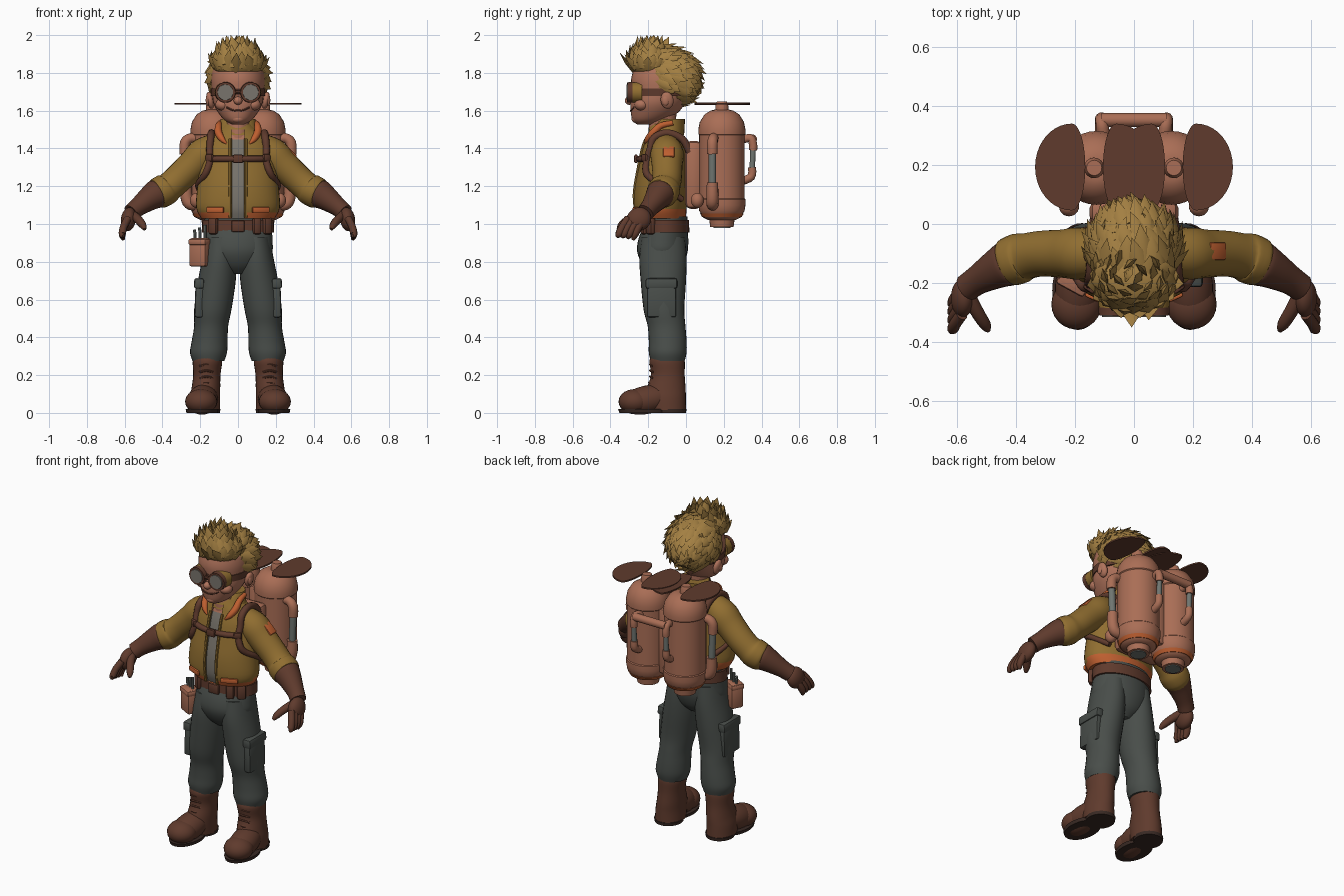
import bpy, bmesh, math, random
from mathutils import Vector, Matrix

if "Cube" in bpy.data.objects:
    bpy.data.objects.remove(bpy.data.objects["Cube"])

random.seed(4)

def mat(name, r, g, b):
    m = bpy.data.materials.new(name)
    m.diffuse_color = (r, g, b, 1)
    m.use_nodes = True
    m.node_tree.nodes["Principled BSDF"].inputs["Base Color"].default_value = m.diffuse_color
    return m

HAIR = mat("straw_hair", .37, .215, .055)
JACKET = mat("mustard_cloth", .28, .155, .03)
SKIN = mat("skin", .43, .17, .105)
COPPER = mat("copper", .40, .155, .092)
LEATHER = mat("brown_leather", .115, .043, .026)
TROUSER = mat("grey_green_cloth", .066, .075, .068)
SHIRT = mat("grey_shirt", .19, .175, .15)
ORANGE = mat("orange_trim", .52, .115, .03)
METAL = mat("grey_metal", .16, .18, .165)
DARK = mat("dark_sole", .04, .022, .017)

def finish(name, bm, mats, angle=40):
    bmesh.ops.recalc_face_normals(bm, faces=bm.faces[:])
    me = bpy.data.meshes.new(name)
    bm.to_mesh(me)
    bm.free()
    for m in (mats if isinstance(mats, list) else [mats]):
        me.materials.append(m)
    ob = bpy.data.objects.new(name, me)
    bpy.context.collection.objects.link(ob)
    me.shade_smooth()
    me.set_sharp_from_angle(angle=math.radians(angle))
    return ob

def refine(pts, k=4):
    """Catmull-Rom through tuples of any length."""
    out = []
    P = [Vector(p) for p in pts]
    for i in range(len(P) - 1):
        a, b, c, d = P[max(i - 1, 0)], P[i], P[i + 1], P[min(i + 2, len(P) - 1)]
        for j in range(k):
            t = j / k
            out.append(b + .5 * t * ((c - a) + t * ((2 * a - 5 * b + 4 * c - d) + t * (3 * (b - c) + d - a))))
    return out + [P[-1]]

def skin_rings(bm, rings):
    vs = [[bm.verts.new(p) for p in r] for r in rings]
    n = len(vs[0])
    for a, b in zip(vs, vs[1:]):
        for i in range(n):
            bm.faces.new((a[i], a[(i + 1) % n], b[(i + 1) % n], b[i]))
    bm.faces.new(vs[0])
    bm.faces.new(vs[-1])

def loft_bm(rows, n=28, k=4):
    """Stacked ellipses: rows of (z, cx, cy, rx, ry)."""
    bm = bmesh.new()
    skin_rings(bm, [[(cx + rx * math.cos(2 * math.pi * i / n), cy + ry * math.sin(2 * math.pi * i / n), z)
                     for i in range(n)] for z, cx, cy, rx, ry in refine(rows, k)])
    return bm

def loft(name, rows, m, n=28, k=4, s=1):
    return finish(name, loft_bm([(z, s * cx, cy, rx, ry) for z, cx, cy, rx, ry in rows], n, k), m)

def tube(name, pts, m, n=12, s=1, k=4):
    """Round sweep through (x, y, z, r)."""
    P = refine([(s * x, y, z, r) for x, y, z, r in pts], k)
    rings, u = [], None
    for i, p in enumerate(P):
        t = (P[min(i + 1, len(P) - 1)].xyz - P[max(i - 1, 0)].xyz).normalized()
        u = t.orthogonal() if u is None else u - t * u.dot(t)
        u.normalize()
        v = t.cross(u)
        rings.append([p.xyz + p.w * (u * math.cos(2 * math.pi * j / n) + v * math.sin(2 * math.pi * j / n))
                      for j in range(n)])
    bm = bmesh.new()
    skin_rings(bm, rings)
    return finish(name, bm, m)

def ball(name, c, r, m, rot=(0, 0, 0)):
    bm = bmesh.new()
    bmesh.ops.create_uvsphere(bm, u_segments=24, v_segments=14, radius=1)
    R = Matrix.Rotation(rot[2], 4, 'Z') @ Matrix.Rotation(rot[1], 4, 'Y') @ Matrix.Rotation(rot[0], 4, 'X')
    bm.transform(Matrix.Translation(c) @ R @ Matrix.Diagonal((*r, 1)))
    return finish(name, bm, m)

def box(name, c, size, m, rz=0, ry=0, bev=.012):
    bm = bmesh.new()
    bmesh.ops.create_cube(bm, size=1)
    bm.transform(Matrix.Diagonal((*size, 1)))
    bmesh.ops.bevel(bm, geom=bm.edges[:], offset=min(bev, min(size) * .4), segments=2, affect='EDGES', profile=.5)
    bm.transform(Matrix.Translation(c) @ Matrix.Rotation(rz, 4, 'Z') @ Matrix.Rotation(ry, 4, 'Y'))
    return finish(name, bm, m)

# jacket body: open front shows the recessed shirt, hem is orange
BODY = [(1.03, 0, -.13, .195, .13), (1.09, 0, -.137, .222, .14), (1.2, 0, -.133, .215, .14),
        (1.32, 0, -.12, .205, .128), (1.4, 0, -.113, .19, .118), (1.46, 0, -.11, .15, .1),
        (1.5, 0, -.11, .1, .09), (1.53, 0, -.11, .075, .075)]
bm = loft_bm(BODY, 40)
for co, no in (((-.035, 0, 0), (1, 0, 0)), ((.035, 0, 0), (1, 0, 0)), ((0, 0, 1.06), (0, 0, 1)), ((0, 0, 1.08), (0, 0, 1))):
    bmesh.ops.bisect_plane(bm, geom=bm.verts[:] + bm.edges[:] + bm.faces[:], plane_co=co, plane_no=no)
front = []
for f in bm.faces:
    c = f.calc_center_median()
    if abs(c.x) < .035 and c.y < -.12 and 1.031 < c.z < 1.5:
        f.material_index = 1 if c.z < 1.45 else 3
        front.append(f)
    elif c.z < (1.08 if c.y > -.16 else 1.06):
        f.material_index = 2
new = bmesh.ops.extrude_face_region(bm, geom=front)["geom"]
bmesh.ops.translate(bm, vec=(0, .015, 0), verts=[g for g in new if isinstance(g, bmesh.types.BMVert)])
bmesh.ops.delete(bm, geom=[f for f in front if f.is_valid], context='FACES')
finish("jacket", bm, [JACKET, SHIRT, ORANGE, SKIN])

def chest(x, z, off=.004):
    for a, b in zip(BODY, BODY[1:]):
        if a[0] <= z <= b[0]:
            t = (z - a[0]) / (b[0] - a[0])
            cy, rx, ry = (a[i] + t * (b[i] - a[i]) for i in (2, 3, 4))
            return cy - ry * math.sqrt(max(0, 1 - (x / rx) ** 2)) - off

# head, neck, face
loft("neck", [(1.44, 0, -.122, .068, .075), (1.52, 0, -.125, .062, .072), (1.6, 0, -.12, .065, .07)], SKIN)
loft("head", [(1.528, 0, -.21, .035, .05), (1.55, 0, -.193, .072, .09), (1.59, 0, -.167, .105, .125),
              (1.64, 0, -.15, .13, .145), (1.7, 0, -.135, .138, .152), (1.77, 0, -.125, .143, .165),
              (1.84, 0, -.12, .125, .145), (1.88, 0, -.12, .07, .09)], SKIN, 32)
ball("nose", (0, -.3, 1.653), (.023, .024, .022), SKIN)
ball("chin", (0, -.262, 1.556), (.035, .026, .022), SKIN)
tube("mouth", [(x, -.292 + 5 * x * x, 1.6 + 5 * x * x, .0055) for x in (-.06, -.03, 0, .03, .06)], LEATHER, 8)
for s in (1, -1):
    ball("cheek", (s * .08, -.235, 1.632), (.04, .038, .032), SKIN)
    ball("ear", (s * .147, -.1, 1.655), (.02, .034, .046), SKIN, (.15, s * .2, 0))
    ball("ear_inner", (s * .16, -.108, 1.655), (.011, .02, .028), SKIN)
    # goggles
    tube("goggle_cup", [(s * .07, -.23, 1.697, .054), (s * .066, -.29, 1.697, .053)], JACKET, 24, k=1)
    tube("goggle_rim", [(s * .066, -.285, 1.697, .055), (s * .067, -.311, 1.697, .053)], LEATHER, 24, k=1)
    tube("goggle_lens", [(s * .067, -.306, 1.697, .043), (s * .067, -.315, 1.697, .041)], SHIRT, 24, k=1)
tube("goggle_bridge", [(-.02, -.3, 1.70, .01), (.02, -.3, 1.70, .01)], LEATHER, 8)
loft("goggle_strap", [(1.678, 0, -.133, .143, .156), (1.718, 0, -.131, .146, .159)], LEATHER, 32, 1)

# hair: scalp masses covered in broad pointed tufts, rising to a crest in front
SCALP = ((0, -.09, 1.775), (.152, .157, .155)), ((0, -.185, 1.855), (.14, .115, .085)), ((0, -.13, 1.845), (.135, .15, .09))
for c, r in SCALP:
    ball("hair_mass", c, r, HAIR)
bm = bmesh.new()
for which, (c, r) in enumerate(SCALP):
    count = (230, 110, 100)[which]
    for i in range(count):
        h = 1 - 2 * (i + .5) / count
        a = i * 2.39996
        w = math.sqrt(1 - h * h)
        d = Vector((w * math.cos(a), w * math.sin(a), h))
        p = Vector((c[0] + d.x * r[0], c[1] + d.y * r[1], c[2] + d.z * r[2]))
        if which == 0 and (p.y < -.15 or p.z > 1.9 or (p.z < 1.71 and p.y < -.045)):
            continue
        if which == 1 and (h < -.3 or p.y > -.12):
            continue
        if which == 2 and (h < .1 or p.y < -.17):
            continue
        nrm = Vector((d.x / r[0], d.y / r[1], d.z / r[2])).normalized()
        flow = (Vector((-.1, .8, -.45)), Vector((-p.x * 2 - .1, .1, 1)), Vector((-.15, .8, .3)))[which]
        flow += Vector((random.uniform(-.3, .3), random.uniform(-.25, .25), random.uniform(-.2, .2)))
        tan = (flow - nrm * flow.dot(nrm)).normalized()
        axis = (tan + nrm * random.uniform(.12, .32)).normalized()
        if which == 1 and h > .5:
            axis = (flow + nrm * .3).normalized()
        L = random.uniform(.07, .105)
        if which == 1:
            L *= 1.1 - 3 * abs(p.x + .015)
        side = axis.cross(nrm)
        side = side.normalized() if side.length > .1 else axis.orthogonal().normalized()
        up = side.cross(axis)
        base = [p - axis * L * .35 + (side * .027 * x + up * .014 * y) for x, y in ((-1, -.4), (0, -1), (1, -.4), (0, .7))]
        mid = [q + axis * L * .65 for q in base]
        tip = p + axis * L * .9 - up * .004
        tip.z = min(tip.z, 2.0)
        va, vb, t = [bm.verts.new(q) for q in base], [bm.verts.new(q) for q in mid], bm.verts.new(tip)
        for j in range(4):
            k = (j + 1) % 4
            bm.faces.new((va[j], va[k], vb[k], vb[j]))
            bm.faces.new((vb[j], vb[k], t))
        bm.faces.new(va)
finish("hair_tufts", bm, HAIR, 70)

# trousers, belt
loft("hips", [(.735, 0, -.12, .05, .06), (.78, 0, -.122, .13, .105), (.85, 0, -.125, .18, .133),
              (.92, 0, -.12, .182, .132), (1.0, 0, -.107, .178, .115), (1.04, 0, -.107, .175, .115)], TROUSER)
loft("belt", [(.955, 0, -.108, .191, .126), (1.02, 0, -.108, .189, .124)], LEATHER, 40, 1)
box("belt_buckle", (0, -.236, .988), (.07, .02, .06), LEATHER)
for x, w in ((-.13, .05), (.1, .045), (.155, .05)):
    box("belt_pouch", (x, -.108 - .13 * math.sqrt(1 - (x / .195) ** 2), .99), (w, .035, .09), LEATHER, x * 4)
box("tool_pouch", (-.2, -.185, .85), (.1, .075, .15), COPPER, -.5)
box("tool_pouch_flap", (-.2, -.188, .905), (.108, .083, .035), COPPER, -.5)
for i in range(3):
    tube("tool", [(-.225 + .025 * i, -.17 - .012 * i, .9, .008), (-.23 + .027 * i, -.17 - .012 * i, .97 + .012 * i, .008)], METAL, 8)

for s in (1, -1):
    # legs and boots
    loft("trouser_leg", [(.93, .09, -.12, .08, .115), (.82, .098, -.122, .09, .125), (.7, .112, -.12, .1, .12),
                         (.55, .133, -.117, .099, .108), (.46, .142, -.103, .09, .1), (.38, .15, -.097, .095, .1),
                         (.32, .156, -.097, .098, .1), (.275, .157, -.097, .084, .09)], TROUSER, s=s)
    box("cargo_pocket", (s * .205, -.13, .605), (.045, .155, .2), TROUSER, ry=s * -.03)
    box("pocket_flap", (s * .206, -.13, .685), (.053, .168, .055), TROUSER, ry=s * -.03)
    loft("boot_shaft", [(.29, .162, -.1, .074, .09), (.265, .162, -.1, .078, .094), (.2, .165, -.096, .072, .089),
                        (.13, .17, -.105, .076, .103), (.08, .175, -.108, .08, .107), (.015, .176, -.1, .082, .1)], LEATHER, s=s)
    ball("boot_foot", (s * .187, -.205, .07), (.08, .15, .075), LEATHER, (.2, 0, s * .1))
    ball("boot_toe", (s * .195, -.272, .06), (.085, .085, .066), LEATHER)
    loft("boot_heel_sole", [(0, .176, -.085, .08, .085), (.02, .176, -.085, .083, .088)], DARK, k=1, s=s)
    loft("boot_sole", [(0, .19, -.225, .083, .128), (.02, .19, -.225, .087, .134)], DARK, k=1, s=s)
    for i in range(5):
        z = .12 + .032 * i
        y = -.187 - max(0, .16 - z) * .6
        tube("boot_lace", [(s * .168 - .035, y + .012, z, .006), (s * .168, y - .003, z + .008, .006),
                           (s * .168 + .035, y + .012, z, .006)], LEATHER, 6)

    # sleeves and gloves
    tube("sleeve", [(.11, -.105, 1.415, .07), (.18, -.1, 1.37, .088), (.24, -.1, 1.312, .082), (.31, -.1, 1.245, .078),
                    (.36, -.108, 1.2, .078), (.385, -.115, 1.182, .085), (.425, -.13, 1.16, .082),
                    (.432, -.133, 1.157, .066)], JACKET, 20, s)
    tube("glove_cuff", [(.415, -.13, 1.168, .066), (.43, -.135, 1.16, .077), (.47, -.155, 1.135, .066), (.53, -.19, 1.09, .05),
                        (.565, -.215, 1.06, .047)], LEATHER, 18, s)
    ball("glove_palm", (s * .58, -.25, 1.025), (.04, .067, .062), LEATHER, (.6, s * -.15, 0))
    for i in range(4):
        y = -.22 - .029 * i
        tube("glove_finger", [(.583, y, 1.03, .02), (.605, y - .03, .985, .02), (.613, y - .05, .945, .019),
                              (.606, y - .06, .917 + .007 * i, .009)], LEATHER, 10, s)
    tube("glove_thumb", [(.56, -.245, 1.05, .025), (.53, -.3, 1.025, .023), (.505, -.34, .995, .02), (.494, -.36, .972, .009)],
         LEATHER, 10, s)

    # harness straps, collar and trims
    tube("shoulder_strap", [(.13, .02, 1.38, .02), (.135, -.02, 1.45, .02), (.14, -.1, 1.482, .02), (.145, -.17, 1.455, .02)]
         + [(x, chest(x, z), z, .019) for x, z in ((.15, 1.4), (.15, 1.33), (.175, 1.26))]
         + [(.212, -.12, 1.2, .016), (.16, -.02, 1.13, .016)], LEATHER, 10, s)
    box("strap_clip", (s * .15, chest(.15, 1.35) - .014, 1.35), (.045, .025, .04), LEATHER, s * .6)
    tube("collar_flap", [(.095, -.07, 1.535, .014), (.103, -.135, 1.52, .017), (.104, -.172, 1.485, .02), (.085, -.203, 1.45, .016),
                         (.06, -.217, 1.425, .004)], ORANGE, 10, s)
    tube("jacket_edge", [(.04, chest(.04, z, .001), z, .009) for z in (1.035, 1.15, 1.28, 1.4, 1.45)], JACKET, 8, s)
    box("hem_tab", (s * .12, chest(.12, 1.08) - .002, 1.075), (.1, .016, .03), ORANGE, s * .42)

    # tank with orange underside ring, nozzle and outer pipe
    X = .127
    loft("tank", [(z, X, .19, r, r) for z, r in ((1.02, .07), (1.035, .1), (1.07, .12), (1.1, .125), (1.13, .125), (1.135, .12),
                  (1.47, .12), (1.475, .125), (1.5, .125), (1.54, .117), (1.58, .092), (1.6, .06), (1.605, .04))], COPPER, 32, 1, s)
    loft("tank_ring", [(1.036, X, .19, .104, .104), (1.056, X, .19, .116, .116)], ORANGE, 32, 1, s)
    loft("tank_nozzle", [(.985, X, .19, .062, .062), (1.03, X, .19, .068, .068)], COPPER, 24, 1, s)
    loft("nozzle_mouth", [(.98, X, .19, .045, .045), (1.0, X, .19, .045, .045)], METAL, 20, 1, s)
    loft("rotor_hub", [(1.6, X + .008, .19, .035, .035), (1.625, X + .008, .19, .035, .035), (1.648, X + .008, .19, .026, .026)],
         COPPER, 16, 1, s)
    tube("pipe_top", [(.2, .15, 1.45, .028), (.25, .145, 1.455, .026), (.28, .14, 1.43, .028), (.282, .14, 1.37, .028)], COPPER, 14, s)
    tube("pipe_glass", [(.282, .14, 1.38, .02), (.275, .14, 1.2, .02)], METAL, 14, s)
    tube("pipe_bottom", [(.275, .14, 1.22, .03), (.272, .14, 1.14, .032), (.25, .14, 1.105, .032), (.19, .15, 1.1, .028)], COPPER, 14, s)
    ball("pipe_valve", (s * .22, .06, 1.125), (.034, .034, .04), COPPER)
    # rear handle legs
    tube("handle_top", [(.1, .28, 1.44, .022), (.108, .34, 1.455, .022), (.11, .355, 1.42, .022), (.11, .355, 1.39, .022)], COPPER, 12, s)
    tube("handle_rod", [(.11, .355, 1.4, .015), (.11, .35, 1.28, .015)], METAL, 12, s)
    tube("handle_foot", [(.11, .35, 1.3, .022), (.11, .345, 1.25, .022), (.11, .29, 1.225, .022)], COPPER, 12, s)
    # rotor blades: egg-shaped paddles, blunt side towards the hub
    for d in (1, -1):
        bm = bmesh.new()
        ring = [2 * math.pi * i / 40 for i in range(40)]
        z0 = 1.632 + .002 * s * (d < 0)
        skin_rings(bm, [[(s * (X + .008 + d * (.075 + (.125 if math.cos(a) > 0 else .045) * math.cos(a))),
                          .193 + .147 * math.sin(a), z) for a in ring] for z in (z0, z0 + .009)])
        finish("rotor_blade", bm, LEATHER)

box("arm_patch", (.279, -.092, 1.379), (.075, .06, .022), ORANGE, 0, .78, .006)
tube("chest_strap", [(x, chest(x, 1.345, .006), 1.345, .017) for x in (-.16, -.1, -.05, 0, .05, .1, .16)], LEATHER, 10)
box("chest_buckle", (0, chest(0, 1.345) - .018, 1.345), (.055, .02, .045), LEATHER)
loft("collar_band", [(1.47, 0, -.105, .118, .095), (1.52, 0, -.092, .1, .085), (1.555, 0, -.078, .092, .072)], JACKET)
tube("handle_bar", [(-.11, .352, 1.45, .024), (.11, .352, 1.45, .024)], COPPER, 12)
box("pack_frame", (0, .04, 1.26), (.3, .09, .36), COPPER, bev=.03)
box("tank_joiner", (0, .19, 1.28), (.06, .1, .4), COPPER)
